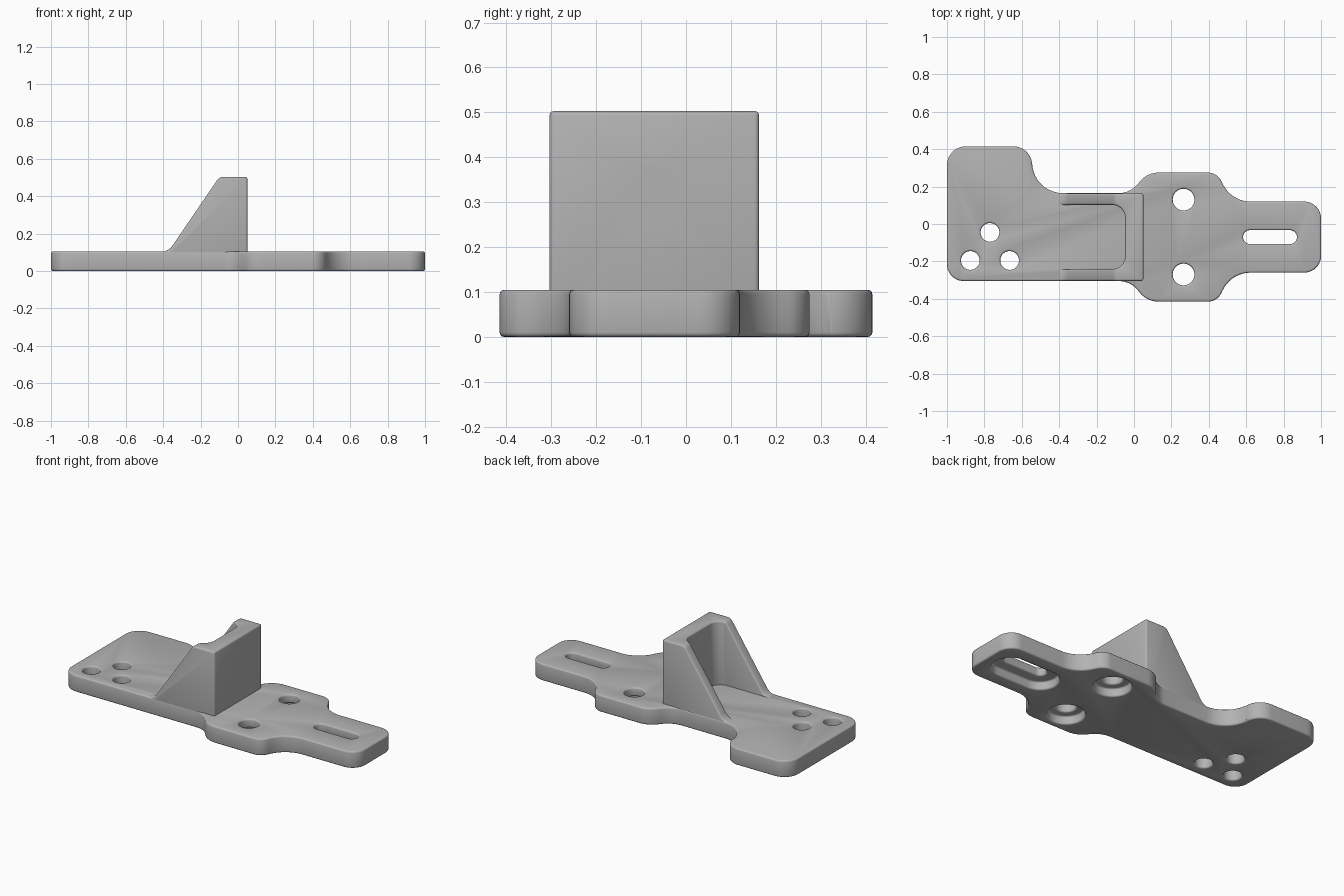
import bpy, bmesh, math
from mathutils import Vector, Matrix

if "Cube" in bpy.data.objects:
    bpy.data.objects.remove(bpy.data.objects["Cube"])

grey = bpy.data.materials.new("machined grey")
grey.use_nodes = True
grey.diffuse_color = (0.45, 0.45, 0.45, 1)
grey.node_tree.nodes["Principled BSDF"].inputs["Base Color"].default_value = grey.diffuse_color

MID = -0.07      # y of the bracket's centre line
TOP = 0.105      # plate thickness


def fillet(corners, steps=10):
    """Turn (x, y, radius) corners into a rounded closed outline."""
    out = []
    for i, (x, y, r) in enumerate(corners):
        p = Vector((x, y))
        a = (Vector(corners[i - 1][:2]) - p).normalized()
        b = (Vector(corners[(i + 1) % len(corners)][:2]) - p).normalized()
        if r == 0:
            out.append(p)
            continue
        half = a.angle(b) / 2
        centre = p + (a + b).normalized() * (r / math.sin(half))
        start = p + a * (r / math.tan(half)) - centre
        end = p + b * (r / math.tan(half)) - centre
        sweep = start.angle(end)
        for k in range(steps + 1):
            t = k / steps
            out.append(centre + (start * math.sin((1 - t) * sweep)
                                 + end * math.sin(t * sweep)) / math.sin(sweep))
    return out


def stadium(x, y, r, half=0.0, steps=24):
    """Circle, or a slot stretched along x."""
    pts = []
    for side in (1, -1):
        for k in range(steps + (1 if half else 0)):
            a = math.pi * (k / steps - 0.5) + (0 if side > 0 else math.pi)
            pts.append(Vector((x + side * half + r * math.cos(a), y + r * math.sin(a))))
    return pts


def prism(name, outline, low, high, turn=None):
    """Extrude an outline from low to high, then optionally reorient it."""
    bm = bmesh.new()
    face = bm.faces.new([bm.verts.new((p.x, p.y, low)) for p in outline])
    top = bmesh.ops.extrude_face_region(bm, geom=[face])["geom"]
    bmesh.ops.translate(bm, vec=(0, 0, high - low),
                        verts=[v for v in top if isinstance(v, bmesh.types.BMVert)])
    if turn:
        bm.transform(turn)
    bmesh.ops.recalc_face_normals(bm, faces=bm.faces)
    mesh = bpy.data.meshes.new(name)
    bm.to_mesh(mesh)
    bm.free()
    mesh.materials.append(grey)
    obj = bpy.data.objects.new(name, mesh)
    bpy.context.collection.objects.link(obj)
    return obj


def finish(obj, cutters, edge):
    """Cut the holes, round the edges and shade."""
    bpy.ops.object.select_all(action="DESELECT")
    bpy.context.view_layer.objects.active = obj
    obj.select_set(True)
    for c in cutters:
        m = obj.modifiers.new("cut", "BOOLEAN")
        m.operation, m.solver, m.object = "DIFFERENCE", "EXACT", c
        bpy.ops.object.modifier_apply(modifier=m.name)
        bpy.data.objects.remove(c)
    b = obj.modifiers.new("round", "BEVEL")
    b.width, b.segments, b.limit_method = edge, 3, "ANGLE"
    b.angle_limit = math.radians(35)
    b.use_clamp_overlap = False
    bpy.ops.object.modifier_apply(modifier=b.name)
    bpy.ops.object.shade_smooth_by_angle(angle=math.radians(35))


# Base plate: symmetric waist, lug and tongue, plus an ear at the back left
half_side = [(-0.02, 0.235, 0.13), (0.07, 0.345, 0.13), (0.445, 0.345, 0.08),
             (0.52, 0.19, 0.165), (1.0, 0.19, 0.09)]
back = [(x, MID + w, r) for x, w, r in half_side]
front = [(x, MID - w, r) for x, w, r in reversed(half_side)]
ear = [(-1, -0.305, 0.09), (-1, 0.415, 0.1), (-0.545, 0.415, 0.1), (-0.545, 0.165, 0.165)]
plate = prism("base_plate", fillet(ear + back + front), 0, TOP)

cuts = [prism("small_hole", stadium(x, y, 0.05), -1, 1)
        for x, y in ((-0.77, -0.045), (-0.875, -0.195), (-0.665, -0.195))]
# Bolt holes and adjusting slot, each recessed from below
for x, y, r, half in ((0.265, MID + 0.2, 0.058, 0), (0.265, MID - 0.2, 0.058, 0),
                      (0.727, MID, 0.037, 0.107)):
    cuts.append(prism("through", stadium(x, y, r, half), -1, 1))
    cuts.append(prism("recess", stadium(x, y, 0.106, half), -1, 0.05))
finish(plate, cuts, 0.01)

# Upright bracket: sloped profile, pocketed to leave a wall and two gussets
side = [(0.05, 0.02, 0), (0.05, 0.503, 0), (-0.1, 0.503, 0.04),
        (-0.372, 0.104, 0.07), (-0.43, 0.104, 0), (-0.43, 0.02, 0)]
upright = Matrix.Rotation(math.pi / 2, 4, "X")
bracket = prism("upright_bracket", fillet(side), -0.163, 0.304, upright)
pocket = prism("pocket", fillet([(-0.7, MID - 0.172, 0), (-0.047, MID - 0.172, 0.07),
                                 (-0.047, MID + 0.172, 0.07), (-0.7, MID + 0.172, 0)]), -1, 1)
bore = prism("bore", stadium(-0.315, MID, 0.058), -0.5, 0.5,
             Matrix.Rotation(math.pi / 2, 4, "Y"))
finish(bracket, [pocket, bore], 0.01)
